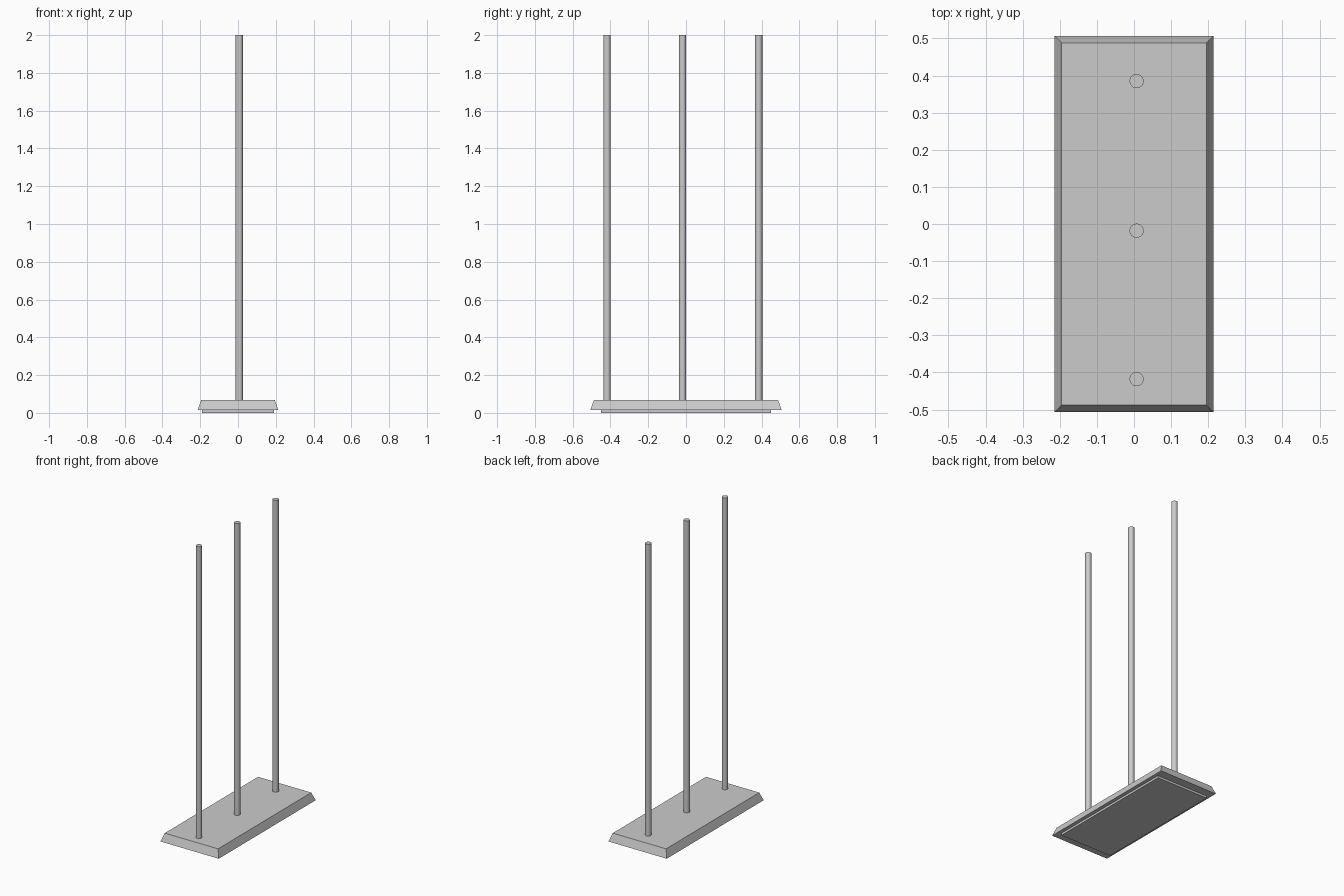
import bpy
import bmesh

if "Cube" in bpy.data.objects:
    bpy.data.objects.remove(bpy.data.objects["Cube"])


def frustum(name, half_bottom, half_top, z0, z1):
    """Rectangular block whose top can be smaller than its bottom."""
    bm = bmesh.new()
    bmesh.ops.create_cube(bm, size=2)
    for v in bm.verts:
        hx, hy = half_top if v.co.z > 0 else half_bottom
        v.co = (v.co.x * hx, v.co.y * hy, z1 if v.co.z > 0 else z0)
    mesh = bpy.data.meshes.new(name)
    bm.to_mesh(mesh)
    bm.free()
    obj = bpy.data.objects.new(name, mesh)
    bpy.context.collection.objects.link(obj)
    return obj


def pole(name, x, y, radius, z0, z1):
    bpy.ops.mesh.primitive_cylinder_add(vertices=32, radius=radius, depth=z1 - z0,
                                        location=(x, y, (z0 + z1) / 2))
    bpy.context.object.name = name
    bpy.ops.object.shade_smooth_by_angle()


# Thin foot pad under the base
frustum("foot_pad", (0.19, 0.45), (0.19, 0.45), 0.0, 0.014)

# Base plate with sloping sides
frustum("base_plate", (0.214, 0.507), (0.195, 0.488), 0.014, 0.067)

# Three upright poles
for label, y in (("front", -0.418), ("middle", -0.018), ("back", 0.385)):
    pole(label + "_pole", 0.007, y, 0.019, 0.066, 2.0)
